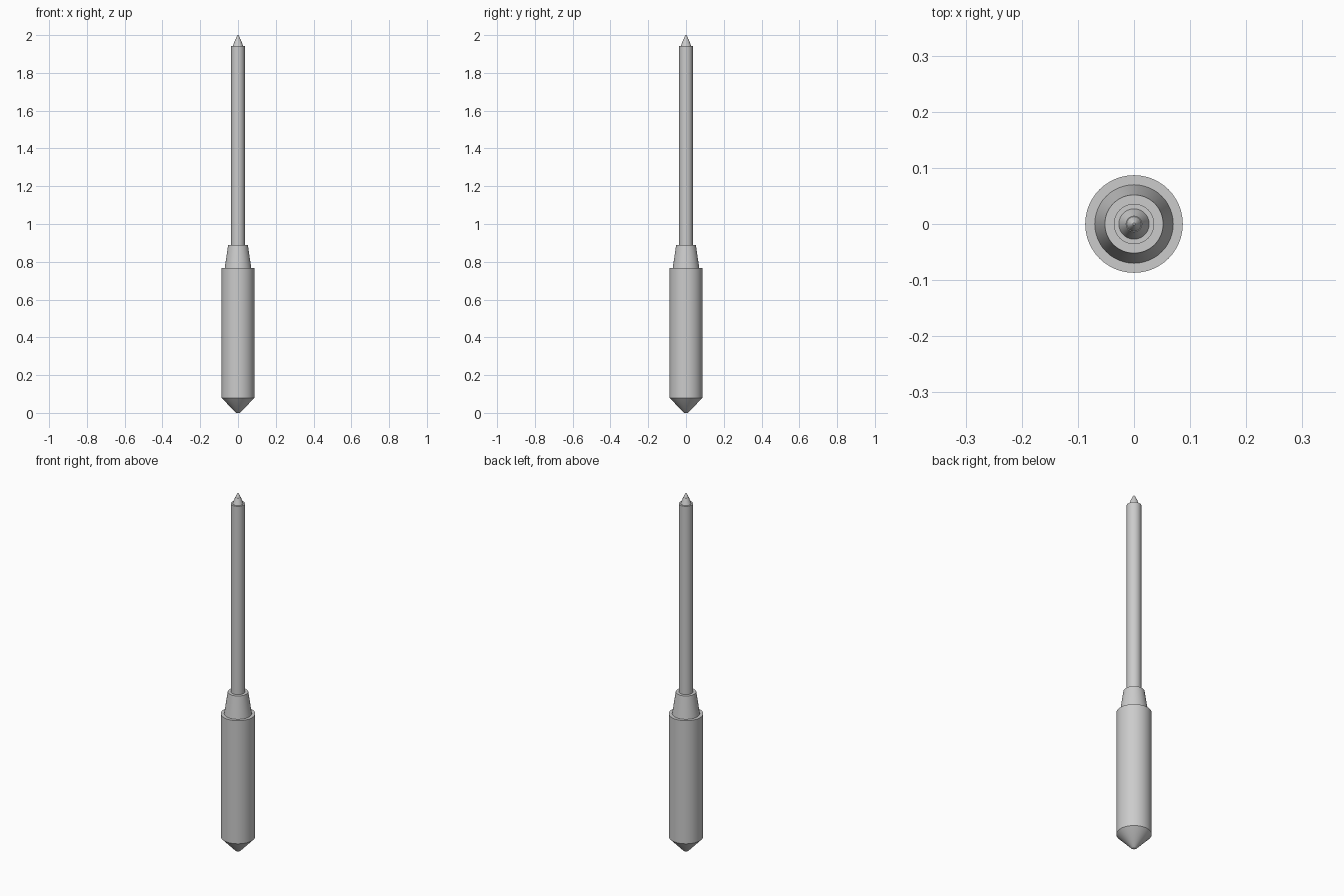
import bpy, bmesh, math

if "Cube" in bpy.data.objects:
    bpy.data.objects.remove(bpy.data.objects["Cube"])

SIDES = 48

def lathe(name, profile):
    """Revolve (radius, z) points around z into a closed smooth solid."""
    bm = bmesh.new()
    rings = []
    for r, z in profile:
        rings.append([bm.verts.new((r * math.cos(2 * math.pi * i / SIDES),
                                    r * math.sin(2 * math.pi * i / SIDES), z))
                      for i in range(SIDES)])
    for a, b in zip(rings, rings[1:]):
        for i in range(SIDES):
            j = (i + 1) % SIDES
            bm.faces.new((a[i], a[j], b[j], b[i]))
    bm.faces.new(rings[0][::-1])
    bm.faces.new(rings[-1])
    mesh = bpy.data.meshes.new(name)
    bm.to_mesh(mesh)
    bm.free()
    obj = bpy.data.objects.new(name, mesh)
    bpy.context.collection.objects.link(obj)
    bpy.ops.object.select_all(action='DESELECT')
    obj.select_set(True)
    bpy.context.view_layer.objects.active = obj
    bpy.ops.object.shade_smooth_by_angle(angle=math.radians(25))
    return obj

# Thick lower barrel with its pointed end
lathe("barrel", [(0.087, 0.08), (0.087, 0.768)])
lathe("bottom_point", [(0.008, 0.0), (0.015, 0.004), (0.087, 0.08)])

# Tapered collar between barrel and shaft
lathe("collar", [(0.07, 0.768), (0.052, 0.89)])

# Slim upper shaft
lathe("shaft", [(0.036, 0.89), (0.036, 1.943)])

# Small stepped tip
lathe("tip_base", [(0.027, 1.943), (0.014, 1.978)])
lathe("tip_point", [(0.013, 1.978), (0.009, 1.988), (0.005, 1.996), (0.002, 2.0)])
